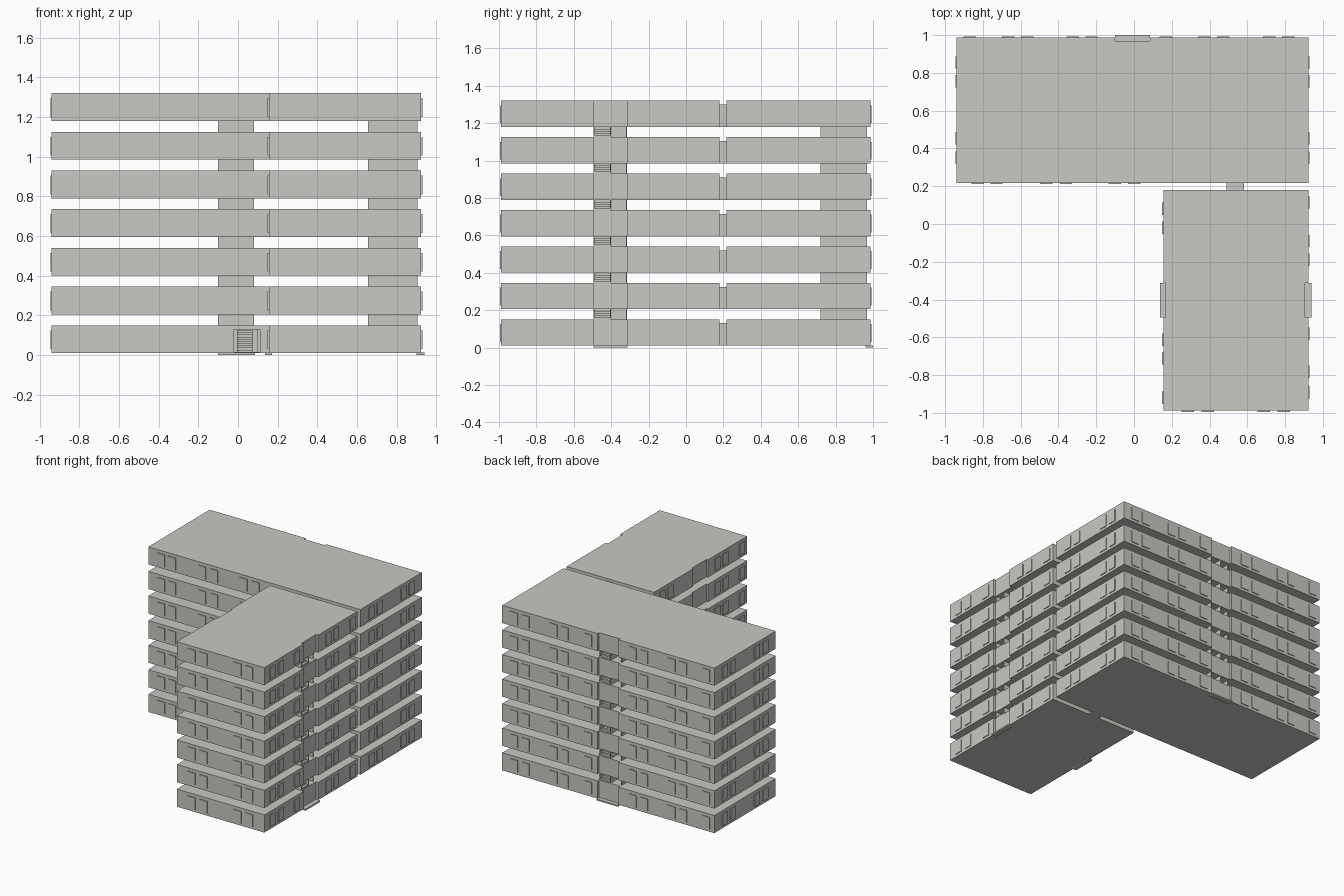
import bpy, bmesh
from mathutils import Matrix

if "Cube" in bpy.data.objects:
    bpy.data.objects.remove(bpy.data.objects["Cube"])

# One pale concrete colour
concrete = bpy.data.materials.new("pale_concrete")
concrete.use_nodes = True
COLOUR = (0.58, 0.584, 0.546, 1)
concrete.diffuse_color = COLOUR
concrete.node_tree.nodes["Principled BSDF"].inputs["Base Color"].default_value = COLOUR

FLOORS, PITCH, BASE, HEIGHT = 7, 0.195, 0.01, 0.14
WEST, EAST, SOUTH, NORTH = -0.94, 0.923, -0.988, 0.987
BACK_FRONT, WING_WEST, WING_NORTH = 0.217, 0.155, 0.18


def finish(name, bm):
    bmesh.ops.recalc_face_normals(bm, faces=bm.faces[:])
    mesh = bpy.data.meshes.new(name)
    bm.to_mesh(mesh)
    bm.free()
    mesh.materials.append(concrete)
    obj = bpy.data.objects.new(name, mesh)
    bpy.context.scene.collection.objects.link(obj)
    return obj


def add_box(bm, x, y, z):
    spans = (x, y, z)
    centre = [(a + b) / 2 for a, b in spans]
    size = [abs(b - a) for a, b in spans] + [1]
    bmesh.ops.create_cube(bm, size=1, matrix=Matrix.Translation(centre) @ Matrix.Diagonal(size))


def boxes(name, spans):
    bm = bmesh.new()
    for span in spans:
        add_box(bm, *span)
    return finish(name, bm)


def slab(name, outline, z):
    bm = bmesh.new()
    face = bm.faces.new([bm.verts.new((x, y, z)) for x, y in outline])
    ext = bmesh.ops.extrude_face_region(bm, geom=[face])
    top = [v for v in ext["geom"] if isinstance(v, bmesh.types.BMVert)]
    bmesh.ops.translate(bm, verts=top, vec=(0, 0, HEIGHT))
    return finish(name, bm)


# Footprints, with shallow notches in front of the stairwells
STAIR_X, STAIR_Y = (-0.10, 0.085), (-0.495, -0.312)
back_outline = [(WEST, BACK_FRONT), (EAST, BACK_FRONT), (EAST, NORTH),
                (STAIR_X[1], NORTH), (STAIR_X[1], 0.968), (STAIR_X[0], 0.968),
                (STAIR_X[0], NORTH), (WEST, NORTH)]
front_outline = [(WING_WEST, SOUTH), (EAST, SOUTH),
                 (EAST, STAIR_Y[0]), (0.904, STAIR_Y[0]), (0.904, STAIR_Y[1]), (EAST, STAIR_Y[1]),
                 (EAST, WING_NORTH), (WING_WEST, WING_NORTH),
                 (WING_WEST, STAIR_Y[1]), (0.168, STAIR_Y[1]), (0.168, STAIR_Y[0]),
                 (WING_WEST, STAIR_Y[0])]

# Window centres along each wall: axis along wall, wall position, outward sign
WINDOWS = [
    ("back", "x", NORTH, 1, [-0.87, -0.665, -0.565, -0.325, -0.225, 0.167, 0.372, 0.472, 0.717, 0.817]),
    ("court", "x", BACK_FRONT, -1, [-0.828, -0.728, -0.465, -0.36, -0.102, 0.002]),
    ("back_wing_right", "y", WEST, -1, [0.855, 0.755, 0.455, 0.352]),
    ("back_wing_left", "y", EAST, 1, [0.855, 0.755, 0.455, 0.352]),
    ("front_wing_right", "y", WING_WEST, -1, [0.08, -0.02, -0.612, -0.712, -0.92]),
    ("front_wing_left", "y", EAST, 1, [0.115, -0.09, -0.19, -0.58, -0.782, -0.89]),
    ("front", "x", SOUTH, -1, [0.285, 0.39, 0.688, 0.792]),
]


def windows(name, axis, wall, sign, centres, z):
    spans = []
    for c in centres:
        along, depth = (c - 0.033, c + 0.033), (wall - sign * 0.002, wall + sign * 0.006)
        pair = (along, depth) if axis == "x" else (depth, along)
        spans.append((*pair, (z + 0.02, z + 0.115)))
    boxes(name, spans)


def stairwell(name, place, z, gap):
    """Stair core in the gap between storeys; u runs across, v runs inward."""
    top = z + gap
    width, depth, wall = 0.18, 0.25, 0.005
    parts = [((0, width), (depth - 0.14, depth), (z, top)),
             ((0, wall), (0, depth), (z, top)),
             ((width - wall, width), (0.02, depth), (z, top)),
             ((0.09, 0.095), (0, depth), (z, top))]
    steps = 5
    for i in range(steps):
        parts.append(((wall, 0.09), (0.02 * i + 0.005, depth - 0.14),
                      (z + gap * i / steps, z + gap * (i + 1) / steps)))
    boxes(name, [(*place(u, v), h) for u, v, h in parts])


def back_place(u, v):
    return (0.08 - u[1], 0.08 - u[0]), (0.968 - v[1], 0.968 - v[0])


def front_place(u, v):
    return (0.904 - v[1], 0.904 - v[0]), (-0.495 + u[0], -0.495 + u[1])


# Storeys
for n in range(FLOORS):
    z = BASE + n * PITCH
    back = slab(f"back_wing_floor_{n + 1}", back_outline, z)
    slab(f"front_wing_floor_{n + 1}", front_outline, z)
    boxes(f"link_bridge_{n + 1}", [((0.49, 0.582), (WING_NORTH, BACK_FRONT), (z, z + 0.12))])
    for side, axis, wall, sign, centres in WINDOWS:
        if n == 0 and side == "court":
            centres = centres[:-1]
        windows(f"{side}_windows_{n + 1}", axis, wall, sign, centres, z)
    if n < FLOORS - 1:
        gap = PITCH - HEIGHT
        stairwell(f"back_stairwell_{n + 1}", back_place, z + HEIGHT, gap)
        stairwell(f"front_stairwell_{n + 1}", front_place, z + HEIGHT, gap)
    if n == 0:
        # Entrance passage cut into the ground floor
        cutter = boxes("entrance_cutter", [((-0.02, 0.11), (0.1, 0.95), (0.015, 0.13))])
        cutter.hide_render = True
        cut = back.modifiers.new("entrance", "BOOLEAN")
        cut.operation, cut.solver, cut.object = "DIFFERENCE", "EXACT", cutter
        bpy.context.view_layer.objects.active = back
        bpy.ops.object.modifier_apply(modifier=cut.name)
        bpy.data.objects.remove(cutter)

# Entrance steps and jamb
steps = [((-0.005, 0.075), (0.72 + 0.022 * i, 0.95), (0.015 + 0.011 * i, 0.026 + 0.011 * i))
         for i in range(10)]
boxes("entrance_steps", steps)
boxes("entrance_jamb", [((0.095, 0.11), (0.24, 0.95), (0.015, 0.13))])

# Thresholds at ground level
boxes("back_threshold", [(STAIR_X, (0.96, 1.0), (0, 0.012))])
boxes("left_threshold", [((0.9, 0.94), STAIR_Y, (0, 0.012))])
boxes("right_threshold", [((0.137, 0.172), STAIR_Y, (0, 0.012))])
